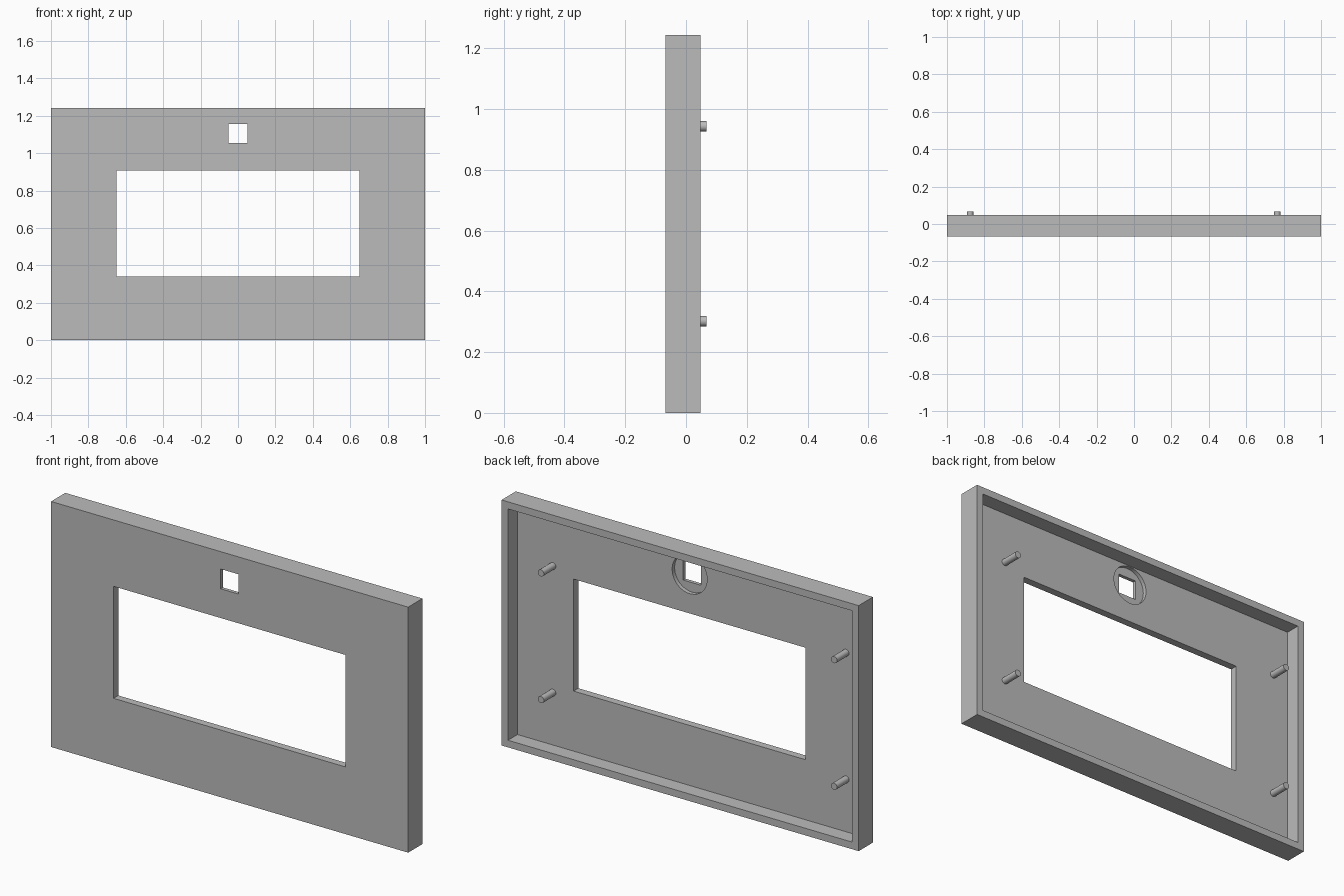
import bpy
from math import pi

cube = bpy.data.objects.get("Cube")
if cube:
    bpy.data.objects.remove(cube, do_unlink=True)

# Overall sizes
FRONT, BACK, HEIGHT = -0.067, 0.047, 1.243
WALL = 0.036
PANEL_BACK = FRONT + 0.038
RECESS_FLOOR = FRONT + 0.018
BUTTON_Z = 1.105

grey = bpy.data.materials.new("plain grey")
grey.use_nodes = True
colour = (0.5, 0.5, 0.5, 1)
grey.diffuse_color = colour
grey.node_tree.nodes["Principled BSDF"].inputs["Base Color"].default_value = colour


def finish(name):
    ob = bpy.context.object
    ob.name = name
    ob.data.materials.append(grey)
    return ob


def box(name, x, y, z):
    """Box from (low, high) ranges on each axis."""
    spans = (x, y, z)
    bpy.ops.mesh.primitive_cube_add(size=1, location=[(a + b) / 2 for a, b in spans])
    ob = finish(name)
    ob.scale = [b - a for a, b in spans]
    bpy.ops.object.transform_apply(location=False, rotation=False, scale=True)
    return ob


def rod(name, x, z, y, radius, sides):
    """Cylinder running along y."""
    bpy.ops.mesh.primitive_cylinder_add(
        vertices=sides, radius=radius, depth=y[1] - y[0],
        location=(x, sum(y) / 2, z), rotation=(pi / 2, 0, 0))
    return finish(name)


def cut(target, cutter):
    mod = target.modifiers.new("cut", "BOOLEAN")
    mod.operation = "DIFFERENCE"
    mod.solver = "EXACT"
    mod.object = cutter
    bpy.context.view_layer.objects.active = target
    bpy.ops.object.modifier_apply(modifier=mod.name)
    bpy.data.objects.remove(cutter, do_unlink=True)


def smooth(ob):
    bpy.ops.object.select_all(action="DESELECT")
    ob.select_set(True)
    bpy.context.view_layer.objects.active = ob
    bpy.ops.object.shade_smooth_by_angle(angle=pi / 6)


# Front shell: open-backed tray with screen window and button opening
through = (FRONT - 0.1, BACK + 0.1)
shell = box("front_shell", (-1, 1), (FRONT, BACK), (0, HEIGHT))
cut(shell, box("cavity", (WALL - 1, 1 - WALL), (PANEL_BACK, BACK + 0.1), (WALL, HEIGHT - WALL)))
cut(shell, box("window", (-0.65, 0.65), through, (0.34, 0.907)))
cut(shell, rod("button_recess", 0, BUTTON_Z, (RECESS_FLOOR, 0), 0.098, 48))
cut(shell, box("button_hole", (-0.05, 0.05), through, (BUTTON_Z - 0.05, BUTTON_Z + 0.05)))
smooth(shell)

# Mounting pegs behind the panel
for side, x in (("right", -0.876), ("left", 0.766)):
    for level, z in (("lower", 0.302), ("upper", 0.943)):
        smooth(rod(f"{level}_{side}_peg", x, z, (PANEL_BACK - 0.01, 0.067), 0.017, 24))
